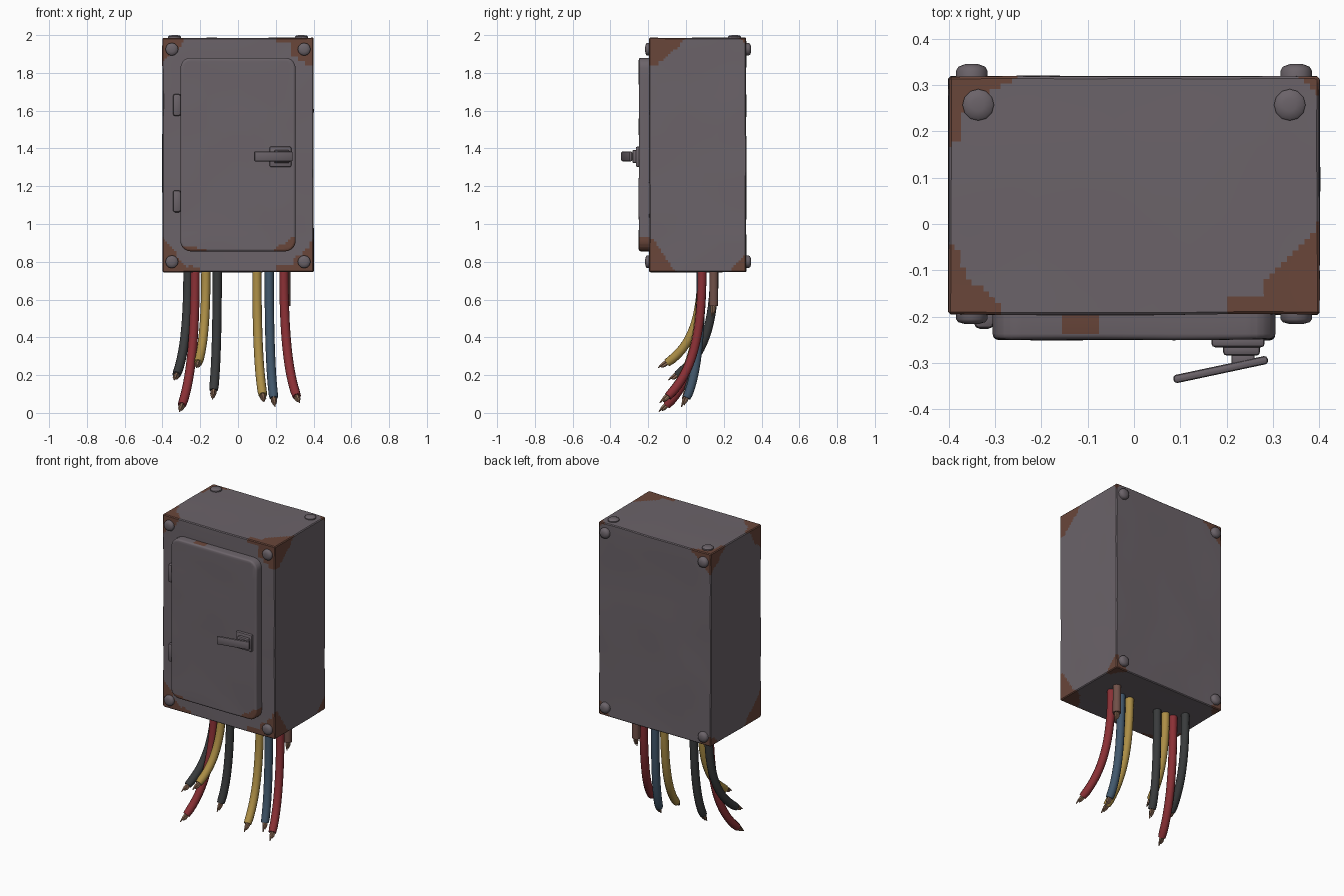
import bpy, bmesh, math, random
from mathutils import Vector, Matrix, noise

if "Cube" in bpy.data.objects:
    bpy.data.objects.remove(bpy.data.objects["Cube"])

random.seed(4)


def material(name, r, g, b):
    lin = [(c / 255 / 12.92) if c < 11 else ((c / 255 + 0.055) / 1.055) ** 2.4 for c in (r, g, b)]
    m = bpy.data.materials.new(name)
    m.diffuse_color = (*lin, 1)
    m.use_nodes = True
    m.node_tree.nodes["Principled BSDF"].inputs["Base Color"].default_value = m.diffuse_color
    return m


GREY = material("grey_steel", 107, 99, 105)
RUST = material("brown_rust", 105, 70, 58)
RED = material("red_insulation", 138, 48, 53)
YELLOW = material("yellow_insulation", 172, 142, 70)
BLUE = material("blue_insulation", 66, 88, 108)
BLACK = material("black_insulation", 57, 59, 60)
BROWN = material("brown_insulation", 112, 80, 72)
COPPER = material("bare_copper", 150, 115, 92)


def finish(name, bm, *mats, angle=35):
    bmesh.ops.recalc_face_normals(bm, faces=bm.faces)
    me = bpy.data.meshes.new(name)
    bm.to_mesh(me)
    bm.free()
    ob = bpy.data.objects.new(name, me)
    bpy.context.collection.objects.link(ob)
    for m in mats:
        me.materials.append(m)
    bpy.ops.object.select_all(action='DESELECT')
    ob.select_set(True)
    bpy.context.view_layer.objects.active = ob
    bpy.ops.object.shade_smooth_by_angle(angle=math.radians(angle))
    return ob


def block(lo, hi):
    bm = bmesh.new()
    lo, hi = Vector(lo), Vector(hi)
    bmesh.ops.create_cube(bm, size=1)
    for v in bm.verts:
        v.co = Vector([(lo[i] + hi[i]) / 2 + v.co[i] * (hi[i] - lo[i]) for i in range(3)])
    return bm


def bevel(bm, edges, offset, segments):
    bmesh.ops.bevel(bm, geom=edges, offset=offset, segments=segments, profile=0.5, affect='EDGES')


def grid_cut(bm, axis, lo, hi, margin, fine, coarse=0.08):
    # fine cuts near both ends (for rust), coarse cuts between (for dents)
    p = lo + fine
    while p < hi - 0.005:
        co, no = Vector((0, 0, 0)), Vector((0, 0, 0))
        co[axis], no[axis] = p, 1
        bmesh.ops.bisect_plane(bm, geom=bm.verts[:] + bm.edges[:] + bm.faces[:],
                               plane_co=co, plane_no=no, dist=1e-4)
        p += fine if p < lo + margin or p >= hi - margin else coarse


def ragged(c):
    return noise.noise(c * 11) * 0.05 + noise.noise(c * 31) * 0.02


# cabinet body with rusted corners and faint dents
LO, HI = Vector((-0.4, -0.195, 0.745)), Vector((0.4, 0.318, 1.985))
bm = block(LO, HI)
bevel(bm, bm.edges[:], 0.005, 1)
for axis, margin in ((0, 0.2), (1, 0.2), (2, 0.2)):
    grid_cut(bm, axis, LO[axis], HI[axis], margin, 0.0125)
# rust reach for each corner: (right, back, top)
reach = {(0, 0, 1): 0.14, (1, 0, 1): 0.19, (0, 0, 0): 0.18, (1, 0, 0): 0.18,
         (0, 1, 1): 0.13, (1, 1, 1): 0.03, (0, 1, 0): 0.07, (1, 1, 0): 0.10}
for f in bm.faces:
    c = f.calc_center_median()
    key = tuple(int(c[i] > (LO[i] + HI[i]) / 2) for i in range(3))
    d = sum(min(c[i] - LO[i], HI[i] - c[i]) for i in range(3))
    f.material_index = int(d + ragged(c) < reach[key])
for v in bm.verts:
    v.co += noise.noise_vector(v.co * 4) * 0.003
finish("cabinet_body", bm, GREY, RUST)

# door: rounded corners, softened front edge, rust along the lower corners
bm = block((-0.305, -0.249, 0.855), (0.305, -0.19, 1.88))
bevel(bm, [e for e in bm.edges if abs(e.verts[0].co.y - e.verts[1].co.y) > 0.01], 0.055, 5)
bevel(bm, [e for e in bm.edges if all(v.co.y < -0.245 for v in e.verts)], 0.012, 3)
grid_cut(bm, 0, -0.305, 0.305, 0.14, 0.0125)
grid_cut(bm, 2, 0.855, 1.88, 0.1, 0.0125)
for f in bm.faces:
    c = f.calc_center_median()
    up = c.z - 0.855
    left = abs(c.x + 0.23) * 0.55 + up + ragged(c) < 0.045
    right = (0.305 - c.x) + up + ragged(c) < 0.10
    top = abs(c.x + 0.1) * 0.4 + (1.88 - c.z) + ragged(c) < 0.012
    f.material_index = int(left or right or top)
for v in bm.verts:
    if v.co.y < -0.24:
        v.co.y += noise.noise(v.co * 5) * 0.003
finish("door", bm, GREY, RUST)

# hinges on the left of the door
for name, z in (("upper_hinge", 1.63), ("lower_hinge", 1.12)):
    bm = block((-0.345, -0.226, z - 0.058), (-0.302, -0.185, z + 0.058))
    bevel(bm, bm.edges[:], 0.012, 2)
    finish(name, bm, GREY)

# latch: base plate, collar, spindle
for name, lo, hi, b in (
        ("latch_plate", (0.167, -0.266, 1.302), (0.282, -0.24, 1.41), 0.008),
        ("latch_collar", (0.192, -0.284, 1.322), (0.272, -0.26, 1.392), 0.008),
        ("latch_spindle", (0.21, -0.305, 1.335), (0.26, -0.28, 1.38), 0.005)):
    bm = block(lo, hi)
    bevel(bm, bm.edges[:], b, 2)
    finish(name, bm, GREY)

# latch lever, tilted away from the door
bm = block((-0.104, -0.009, -0.026), (0.104, 0.009, 0.026))
bevel(bm, bm.edges[:], 0.007, 2)
bm.transform(Matrix.Translation((0.187, -0.314, 1.358)) @ Matrix.Rotation(math.radians(12), 4, 'Z'))
finish("latch_lever", bm, GREY)


# domed bolts
def bolt(name, pos, direction, height):
    bm = bmesh.new()
    prev = None
    for r, h in ((0.034, -0.3), (0.034, 0.5), (0.029, 0.8), (0.014, 1.0)):
        ring = [bm.verts.new((r * math.cos(a * math.tau / 12), r * math.sin(a * math.tau / 12), h * height))
                for a in range(12)]
        if prev:
            for i in range(12):
                bm.faces.new((prev[i - 1], prev[i], ring[i], ring[i - 1]))
        else:
            bm.faces.new(ring)
        prev = ring
    bm.faces.new(prev)
    rot = Vector((0, 0, 1)).rotation_difference(Vector(direction)).to_matrix().to_4x4()
    bm.transform(Matrix.Translation(pos) @ rot)
    finish(name, bm, GREY, angle=40)


for side, x in (("left", -0.35), ("right", 0.35)):
    for level, z in (("lower", 0.80), ("upper", 1.925)):
        bolt(f"front_bolt_{level}_{side}", (x, -0.195, z), (0, -1, 0), 0.021)
        bolt(f"back_bolt_{level}_{side}", (x, 0.316, z), (0, 1, 0), 0.029)
    bolt(f"top_bolt_{side}", (x * 0.96, 0.257, 1.983), (0, 0, 1), 0.017)


# cables: insulated tube plus frayed copper strands
def tube(name, pts, radii, mat, n=10):
    bm = bmesh.new()
    prev = None
    for i, p in enumerate(pts):
        t = (pts[min(i + 1, len(pts) - 1)] - pts[max(i - 1, 0)]).normalized()
        q = Vector((0, 0, -1)).rotation_difference(t)
        ring = [bm.verts.new(p + q @ (Vector((math.cos(a * math.tau / n), math.sin(a * math.tau / n), 0)) * radii[i]))
                for a in range(n)]
        if prev:
            for j in range(n):
                bm.faces.new((prev[j - 1], prev[j], ring[j], ring[j - 1]))
        else:
            bm.faces.new(ring)
        prev = ring
    bm.faces.new(prev)
    finish(name, bm, mat, angle=50)


def cable(name, mat, x0, y0, x1, y1, z1):
    a, d = Vector((x0, y0, 0.755)), Vector((x1, y1, z1))
    drop = a.z - z1
    b = a - Vector((0, 0, drop * 0.5))
    c = Vector((x0 + (x1 - x0) * 0.3, y0 + (y1 - y0) * 0.25, z1 + drop * 0.22))
    aim = (d - c).normalized()
    e = d - aim * 0.055          # insulation stops short of the tip
    pts = []
    for i in range(17):
        t = i / 16
        s = 1 - t
        pts.append(a * s**3 + b * (3 * s * s * t) + c * (3 * s * t * t) + e * t**3)
    tube(name, pts, [0.0245] * 16 + [0.022], mat)
    side = aim.cross(Vector((1, 0, 0))).normalized()
    for k in range(3):
        off = Matrix.Rotation(k * math.tau / 3, 3, aim) @ side
        tip = e + aim * (0.055 if k == 0 else random.uniform(0.035, 0.045))
        tube(f"{name}_strand_{k + 1}", [e - aim * 0.01 + off * 0.008, e + aim * 0.02 + off * 0.008, tip + off * 0.005],
             [0.0095, 0.009, 0.003], COPPER, 6)


cable("black_cable_outer", BLACK, -0.265, 0.15, -0.338, -0.09, 0.17)
cable("red_cable_left", RED, -0.227, 0.085, -0.31, -0.14, 0.003)
cable("yellow_cable_left", YELLOW, -0.17, 0.083, -0.22, -0.145, 0.235)
cable("black_cable_inner", BLACK, -0.11, 0.08, -0.135, -0.015, 0.07)
cable("yellow_cable_right", YELLOW, 0.10, 0.08, 0.138, -0.13, 0.055)
cable("blue_cable", BLUE, 0.165, 0.08, 0.196, -0.02, 0.03)
cable("red_cable_right", RED, 0.243, 0.085, 0.325, -0.135, 0.05)
cable("brown_cable", BROWN, 0.253, 0.147, 0.253, 0.142, 0.51)
